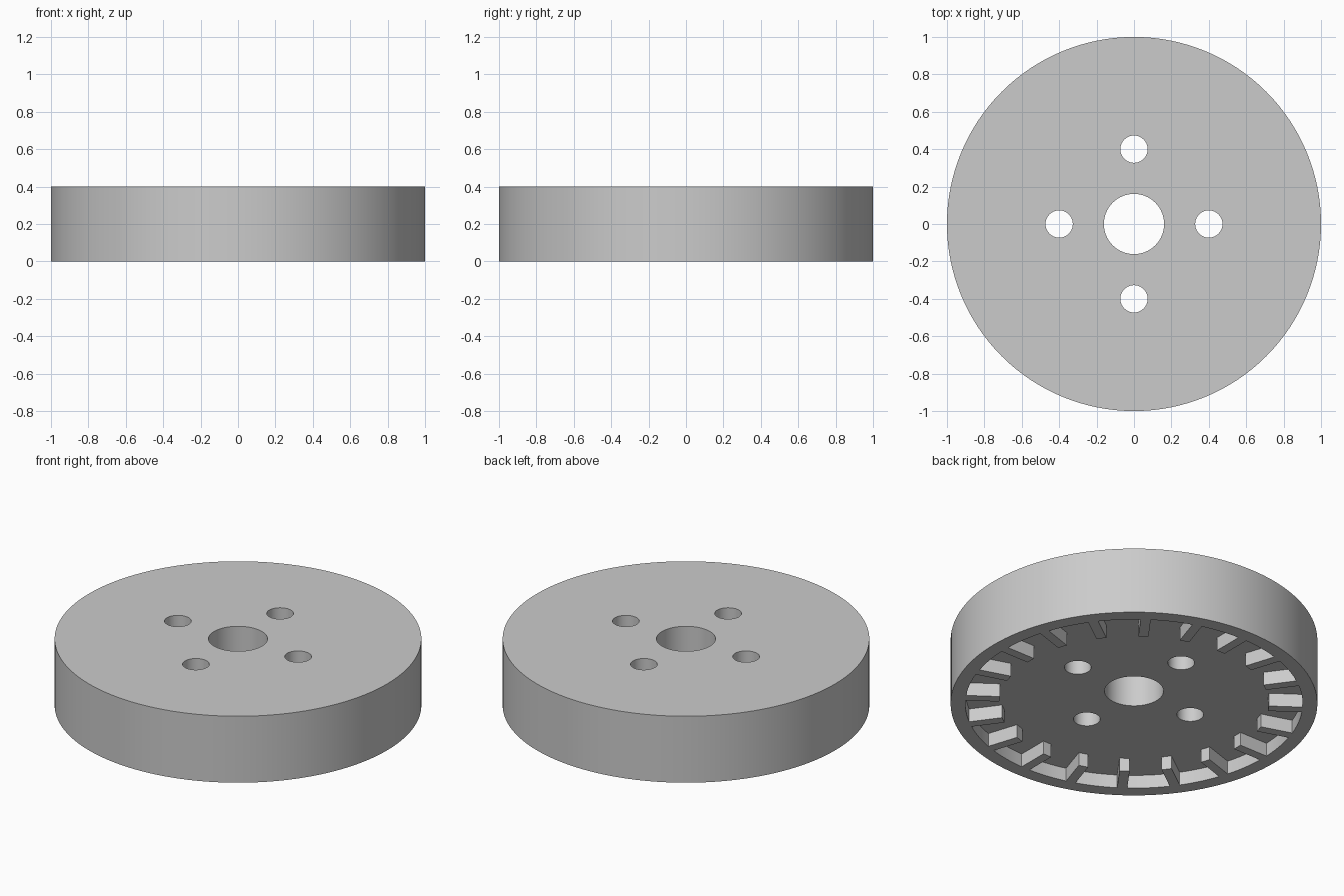
import bpy, bmesh, math

cube = bpy.data.objects.get("Cube")
if cube:
    bpy.data.objects.remove(cube, do_unlink=True)

HEIGHT, RECESS = 0.4, 0.08
TEETH, TOOTH_HALF, TIP_R, ROOT_R = 20, 0.0275, 0.735, 0.92

grey = bpy.data.materials.new("plain grey")
colour = (0.6, 0.6, 0.6, 1)
grey.use_nodes = True
grey.diffuse_color = colour
grey.node_tree.nodes["Principled BSDF"].inputs["Base Color"].default_value = colour


def prism(name, outline, z0, z1):
    """Extrude a closed outline upward into a solid."""
    bm = bmesh.new()
    face = bm.faces.new([bm.verts.new((x, y, z0)) for x, y in outline])
    ext = bmesh.ops.extrude_face_region(bm, geom=[face])
    top = [v for v in ext["geom"] if isinstance(v, bmesh.types.BMVert)]
    bmesh.ops.translate(bm, verts=top, vec=(0, 0, z1 - z0))
    bmesh.ops.recalc_face_normals(bm, faces=bm.faces)
    mesh = bpy.data.meshes.new(name)
    bm.to_mesh(mesh)
    bm.free()
    mesh.materials.append(grey)
    obj = bpy.data.objects.new(name, mesh)
    bpy.context.collection.objects.link(obj)
    return obj


def polar(r, a):
    return r * math.cos(a), r * math.sin(a)


def circle(r, n, cx=0, cy=0):
    pts = [polar(r, math.tau * i / n) for i in range(n)]
    return [(cx + x, cy + y) for x, y in pts]


def recess_outline():
    """Round pocket with square teeth reaching in from its wall."""
    step = math.tau / TEETH
    root = math.asin(TOOTH_HALF / ROOT_R)
    tip = math.asin(TOOTH_HALF / TIP_R)
    tip_r = TIP_R / math.cos(tip)
    pts = []
    for i in range(TEETH):
        a = i * step
        pts += [polar(tip_r, a - tip), polar(tip_r, a + tip)]
        arc = step - 2 * root
        pts += [polar(ROOT_R, a + root + arc * k / 6) for k in range(7)]
    return pts


# Solid wheel
body = prism("toothed_wheel", circle(1, 128), 0, HEIGHT)

# Underside pocket, centre bore and four bolt holes
cutters = [prism("recess_cutter", recess_outline(), -0.1, RECESS),
           prism("bore_cutter", circle(0.161, 64), -0.2, HEIGHT + 0.1)]
for i in range(4):
    cx, cy = polar(0.4, i * math.pi / 2)
    cutters.append(prism("bolt_hole_cutter", circle(0.073, 40, cx, cy), -0.2, HEIGHT + 0.1))

bpy.ops.object.select_all(action="DESELECT")
body.select_set(True)
bpy.context.view_layer.objects.active = body
for cutter in cutters:
    cutter.hide_render = True
    mod = body.modifiers.new("cut", "BOOLEAN")
    mod.operation, mod.solver, mod.object = "DIFFERENCE", "EXACT", cutter
    bpy.ops.object.modifier_apply(modifier=mod.name)
    bpy.data.objects.remove(cutter, do_unlink=True)

bpy.ops.object.shade_smooth_by_angle(angle=math.radians(30))
